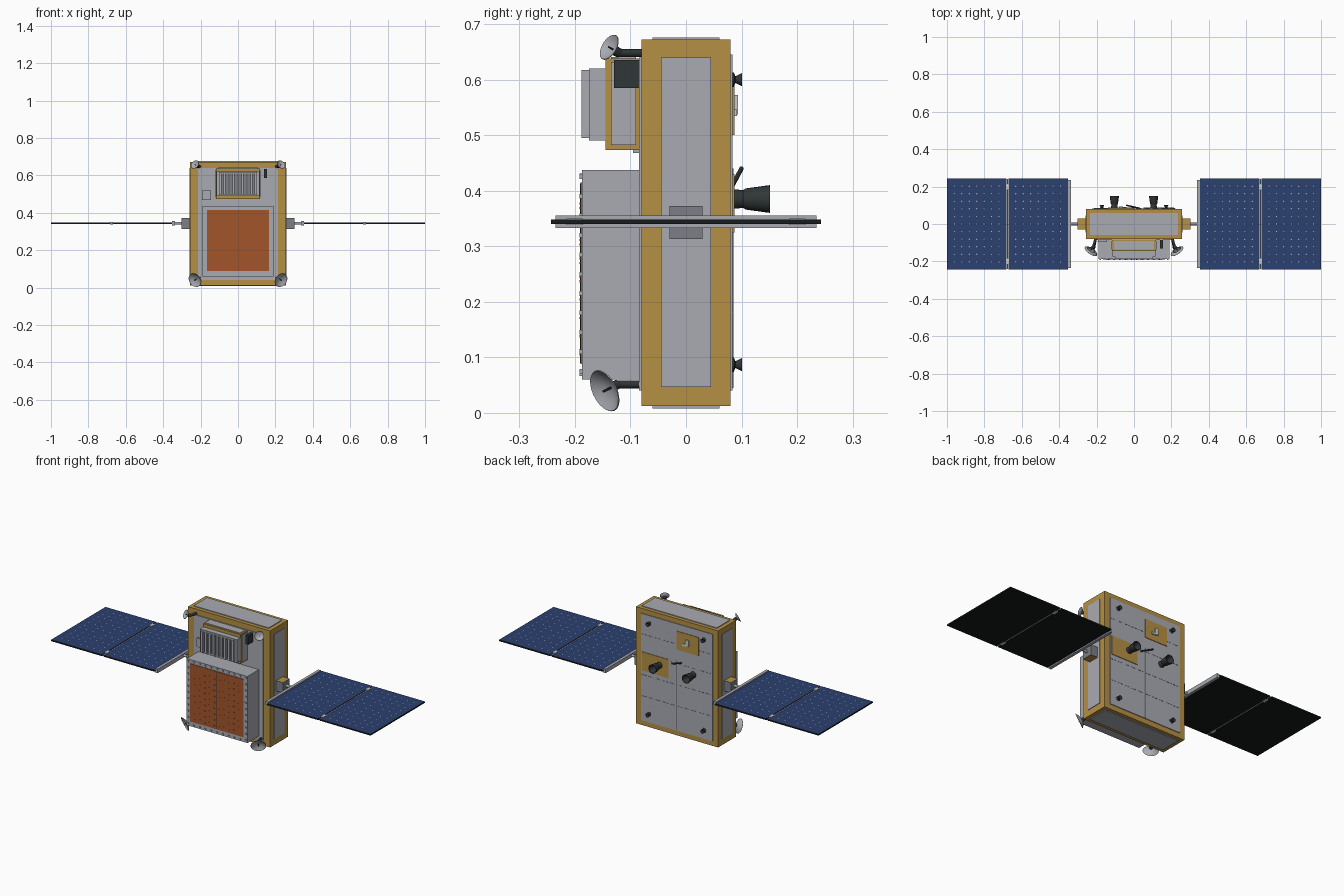
import bpy, bmesh
from mathutils import Vector, Matrix

cube = bpy.data.objects.get("Cube")
if cube:
    bpy.data.objects.remove(cube, do_unlink=True)


def material(name, rgb, rough=0.6):
    m = bpy.data.materials.new(name)
    m.use_nodes = True
    m.diffuse_color = (*rgb, 1)
    bsdf = m.node_tree.nodes["Principled BSDF"]
    bsdf.inputs["Base Color"].default_value = (*rgb, 1)
    bsdf.inputs["Roughness"].default_value = rough
    return m


GOLD = material("gold foil", (0.46, 0.28, 0.06))
GREY = material("panel grey", (0.40, 0.41, 0.45))
STEEL = material("steel grey", (0.2, 0.21, 0.24))
PALE = material("pale metal", (0.6, 0.6, 0.58))
BLUE = material("solar blue", (0.024, 0.052, 0.16))
COPPER = material("copper", (0.36, 0.09, 0.023))
DARK = material("charcoal", (0.03, 0.037, 0.037))
BLACK = material("array black", (0.008, 0.011, 0.011))


def finish(name, bm, *mats):
    mesh = bpy.data.meshes.new(name)
    bm.to_mesh(mesh)
    bm.free()
    for m in mats:
        mesh.materials.append(m)
    ob = bpy.data.objects.new(name, mesh)
    bpy.context.collection.objects.link(ob)
    return ob


def boxes(name, items, *mats):
    """One object made of several (centre, size) boxes."""
    bm = bmesh.new()
    for c, s in items:
        bmesh.ops.create_cube(bm, size=1, matrix=Matrix.Translation(c) @ Matrix.Diagonal((*s, 1)))
    return finish(name, bm, *mats)


def box(name, x, y, z, *mats):
    c = [(a + b) / 2 for a, b in (x, y, z)]
    s = [b - a for a, b in (x, y, z)]
    return boxes(name, [(c, s)], *mats)


def lathe(name, profile, origin, axis, mat, sides=24):
    """Revolve (radius, height) points around an axis through origin."""
    bm = bmesh.new()
    verts = [bm.verts.new((r, 0, h)) for r, h in profile]
    edges = [bm.edges.new(p) for p in zip(verts, verts[1:])]
    bmesh.ops.spin(bm, geom=verts + edges, axis=(0, 0, 1), cent=(0, 0, 0),
                   angle=6.2831853, steps=sides, use_duplicate=False)
    bmesh.ops.remove_doubles(bm, verts=bm.verts, dist=0.00005)
    bmesh.ops.recalc_face_normals(bm, faces=bm.faces)
    rot = Vector(axis).normalized().to_track_quat('Z', 'Y').to_matrix().to_4x4()
    bm.transform(Matrix.Translation(origin) @ rot)
    for f in bm.faces:
        f.smooth = True
    for e in bm.edges:
        if len(e.link_faces) == 2 and e.calc_face_angle() > 0.6:
            e.smooth = False
    return finish(name, bm, mat)


def rod(name, a, b, r, mat, sides=12):
    d = Vector(b) - Vector(a)
    return lathe(name, [(0, 0), (r, 0), (r, d.length), (0, d.length)], a, d, mat, sides)


# Body with grey cover plates on every face
box("body", (-.257, .257), (-.08, .08), (.012, .672), GOLD)
box("front_panel", (-.215, .215), (-.085, -.079), (.04, .64), GREY)
box("back_panel", (-.225, .222), (.079, .084), (.04, .645), GREY)
box("top_panel", (-.235, .235), (-.06, .06), (.671, .676), GREY)
box("bottom_panel", (-.235, .235), (-.06, .06), (.008, .013), GREY)
for side, s in (("left", 1), ("right", -1)):
    xs = sorted((s * .256, s * .260))
    box(side + "_side_panel", xs, (-.045, .045), (.047, .64), GREY)

# Back panel seams and foil patches
dashes = [((-.2 + .045 * i, .084, z), (.03, .002, .003))
          for z in (.18, .30, .42, .53) for i in range(10)]
boxes("back_seams", dashes, STEEL)
box("back_centre_gap", (-.004, .004), (.083, .0855), (.045, .44), STEEL)
box("engine_foil", (.05, .215), (.083, .087), (.325, .43), GOLD)
box("upper_foil", (-.14, 0), (.083, .087), (.5, .605), GOLD)
boxes("foil_fitting", [((-.07, .09, .555), (.02, .008, .035)),
                       ((-.055, .089, .54), (.03, .006, .012))], PALE)
rod("sensor_boom", (.03, .084, .41), (-.04, .1, .44), .004, DARK)

# Main engines and corner thrusters
for side, s in (("left", 1), ("right", -1)):
    lathe(side + "_engine", [(0, 0), (.018, 0), (.016, .022), (.019, .026), (.025, .07),
                             (.022, .07), (.012, .03), (0, .03)],
          (s * .105, .081, .385), (0, 1, 0), DARK)
    for level, z in (("upper", .6), ("lower", .087)):
        lathe(f"{level}_{side}_thruster", [(0, 0), (.013, 0), (.013, .006), (.006, .009), (.012, .021),
                                           (.009, .021), (0, .012)],
              (s * .172, .08, z), (0, 1, 0), DARK, 16)

# Large radiator box with copper face and rim studs
box("radiator_box", (-.19, .19), (-.187, -.084), (.06, .437), GREY)
box("radiator_face", (-.166, .166), (-.19, -.186), (.088, .415), COPPER)
box("radiator_seam", (-.0012, .0012), (-.191, -.189), (.09, .413), DARK)
pins = [((s * (.016 + .03 * i), -.19, .105 + .033 * j + .008 * (i % 2)), (.008, .003, .004))
        for s in (1, -1) for i in range(5) for j in range(9)]
boxes("radiator_pins", pins, COPPER)
studs = [((s * .18, -.187, .075 + .035 * i), (.008, .009, .008)) for s in (1, -1) for i in range(11)]
studs += [((-.145 + .0363 * i, -.187, z), (.008, .009, .008)) for z in (.07, .427) for i in range(9)]
boxes("radiator_studs", studs, GREY)

# Upper instrument: foil housing, stepped front and slats
box("instrument_housing", (-.118, .118), (-.145, -.084), (.473, .638), GOLD)
box("instrument_top_plate", (-.108, .108), (-.135, -.09), (.637, .641), GREY)
for side, s in (("left", 1), ("right", -1)):
    box(side + "_instrument_plate", sorted((s * .117, s * .121)), (-.135, -.09), (.482, .632), GREY)
box("instrument_face", (-.116, .116), (-.175, -.144), (.49, .62), GREY)
box("instrument_recess", (-.1, .1), (-.178, -.174), (.495, .617), STEEL)
boxes("instrument_slats", [((-.096 + .024 * i, -.181, .556), (.013, .014, .122)) for i in range(9)], GREY)
boxes("instrument_slat_rails", [((0, -.18, z), (.205, .012, .006)) for z in (.498, .614)], GREY)
box("sensor_plate", (.138, .155), (-.13, -.084), (.585, .635), DARK)
box("small_hatch", (-.192, -.145), (-.095, -.084), (.468, .518), GREY)

# Dish antennas at the front corners
for side, s in (("left", 1), ("right", -1)):
    for level, r, z, tilt in (("lower", .040, .04, -.37), ("upper", .025, .658, .44)):
        axis = Vector((s * .53, -.75, tilt)).normalized()
        rim = Vector((s * .23, -.146 if level == "lower" else -.138, z))
        back = rim - axis * r * .4
        bowl = [(r * t, r * .4 * t * t) for t in (0, .25, .5, .75, 1)]
        inner = [(a * .97, h + r * .04) for a, h in reversed(bowl)]
        name = f"{level}_{side}_dish"
        lathe(name, bowl + inner, back, axis, PALE if level == "none" else GREY, 32)
        rod(name + "_feed", back, back + axis * r * .5, r * .06, DARK, 8)
        joint = back - axis * .014
        rod(name + "_hub", back, joint, .009, DARK)
        rod(name + "_mount", joint, (s * .205, -.08, joint.z), .007, DARK)

# Solar wings
Z = .344
for side, s in (("left", 1), ("right", -1)):
    block = box(side + "_drive_block", sorted((s * .256, s * .303)), (-.03, .03), (.313, .372), STEEL, GOLD)
    for f in block.data.polygons:
        f.material_index = int(abs(f.normal.z) > .5)
    rod(side + "_drive_shaft", (s * .3, 0, Z), (s * .345, 0, Z), .007, GREY)
    box(side + "_wing_root", sorted((s * .338, s * .354)), (-.235, .235), (Z - .011, Z + .011), GREY)
    for part, x0, x1 in (("inner", .353, .672), ("outer", .682, 1.0)):
        panel = box(f"{side}_{part}_array", sorted((s * x0, s * x1)), (-.243, .243),
                    (Z - .004, Z + .004), BLACK, BLUE)
        for f in panel.data.polygons:
            f.material_index = int(f.normal.z > .5)
        # Pale diamonds where the clipped cell corners meet
        bm = bmesh.new()
        for i in range(1, 8):
            for j in range(1, 12):
                p = (s * (x0 + (x1 - x0) * i / 8), -.243 + .0405 * j, Z + .0045)
                bmesh.ops.create_circle(bm, cap_ends=True, segments=4, radius=.0035,
                                        matrix=Matrix.Translation(p))
        finish(f"{side}_{part}_cell_corners", bm, PALE)
    boxes(side + "_wing_hinges", [((s * .677, y, Z), (.016, .03, .011)) for y in (-.2, .2)]
          + [((s * .677, 0, Z), (.004, .48, .005))], PALE)
